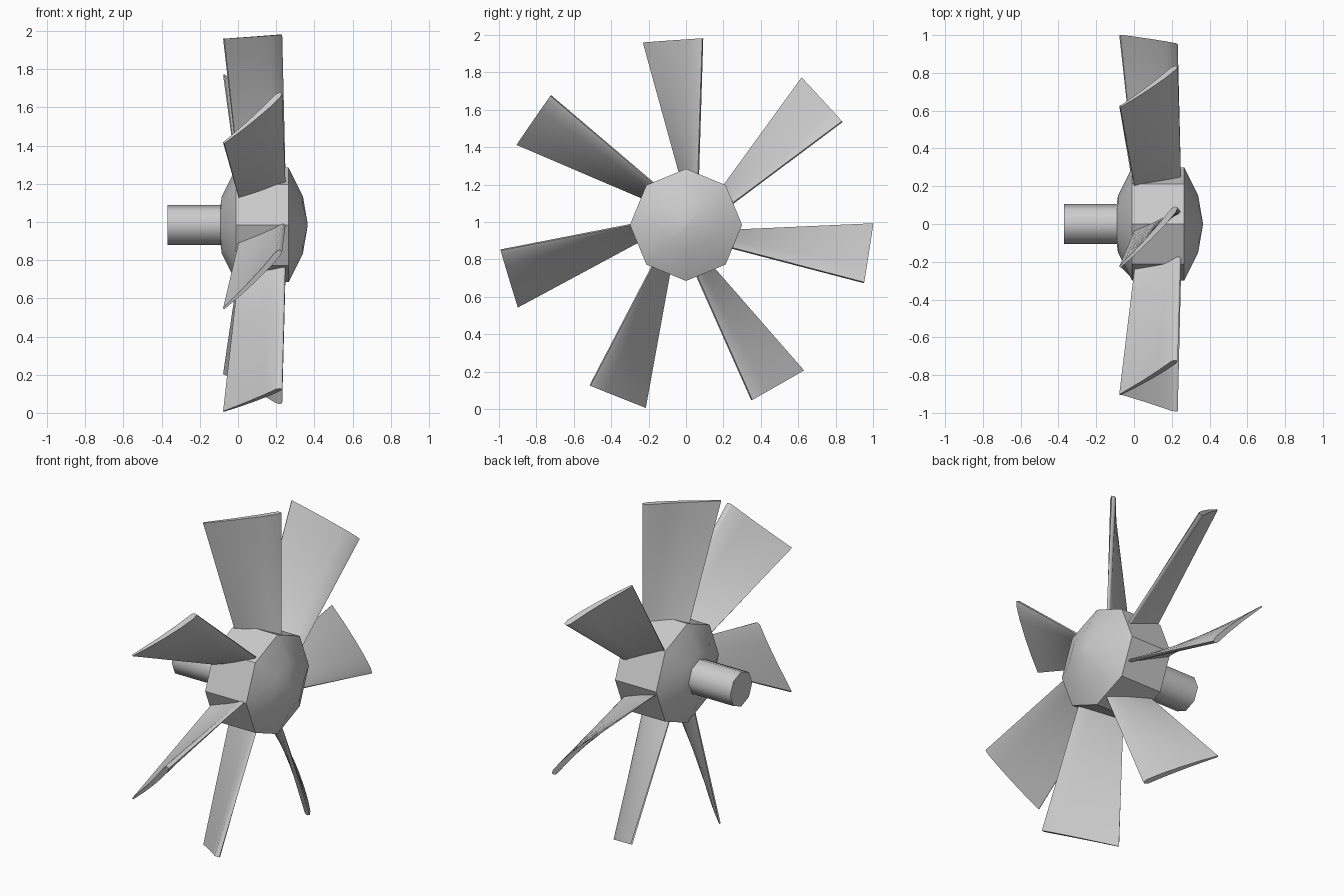
import bpy, bmesh, math
from mathutils import Vector, Matrix

cube = bpy.data.objects.get("Cube")
if cube:
    bpy.data.objects.remove(cube)

CENTRE = Matrix.Translation((0, 0, 0.985))
BLADES = 7

grey = bpy.data.materials.new("light_grey")
grey.use_nodes = True
grey.diffuse_color = (0.6, 0.6, 0.6, 1)
grey.node_tree.nodes["Principled BSDF"].inputs["Base Color"].default_value = grey.diffuse_color


def loft(name, rings, sharp_angle, transform=CENTRE):
    """Skin a list of closed rings, cap both ends and shade by angle."""
    bm = bmesh.new()
    loops = [[bm.verts.new(p) for p in ring] for ring in rings]
    n = len(loops[0])
    for a, b in zip(loops, loops[1:]):
        for i in range(n):
            j = (i + 1) % n
            bm.faces.new((a[i], a[j], b[j], b[i]))
    bm.faces.new(loops[0])
    bm.faces.new(loops[-1])
    bmesh.ops.recalc_face_normals(bm, faces=bm.faces)
    mesh = bpy.data.meshes.new(name)
    bm.to_mesh(mesh)
    bm.free()
    mesh.materials.append(grey)
    obj = bpy.data.objects.new(name, mesh)
    bpy.context.collection.objects.link(obj)
    obj.matrix_world = transform
    bpy.ops.object.select_all(action='DESELECT')
    obj.select_set(True)
    bpy.context.view_layer.objects.active = obj
    bpy.ops.object.shade_smooth_by_angle(angle=math.radians(sharp_angle))
    return obj


def ring(x, r, sides=8):
    """Polygon around the x axis with a corner pointing up."""
    return [(x, r * math.sin(math.tau * i / sides), r * math.cos(math.tau * i / sides))
            for i in range(sides)]


# Octagonal hub with a shallow dome at each end
hub_profile = [(-0.105, 0.004), (-0.085, 0.15), (-0.01, 0.3),
               (0.265, 0.3), (0.34, 0.15), (0.365, 0.004)]
loft("hub", [ring(x, r) for x, r in hub_profile], 24)

# Drive shaft at the back of the hub
loft("shaft", [ring(-0.37, 0.105), ring(-0.06, 0.105)], 50)

# Blade: aerofoil section (along chord, across chord) swept from root to tip
section = [(0, 0.01), (0.25, 0.03), (0.5, 0.04), (0.75, 0.04), (0.94, 0.028), (1, 0.005),
           (0.985, -0.03), (0.94, -0.045), (0.7, -0.025), (0.4, -0.012), (0, -0.01)]
root_trail, root_lead = Vector((0.012, -0.015, 0.2)), Vector((0.25, 0.062, 0.2))
tip_trail, tip_lead = Vector((-0.075, -0.228, 0.975)), Vector((0.23, 0.088, 0.997))
STATIONS = 8

blade_rings = []
for s in range(STATIONS + 1):
    t = s / STATIONS
    trail = root_trail.lerp(tip_trail, t)
    chord = root_lead.lerp(tip_lead, t) - trail
    across = Vector((chord.y, -chord.x, 0))
    blade_rings.append([trail + chord * u + across * v for u, v in section])

for k in range(BLADES):
    turn = Matrix.Rotation(-math.tau * k / BLADES, 4, 'X')
    loft(f"blade_{k + 1}", blade_rings, 50, CENTRE @ turn)
